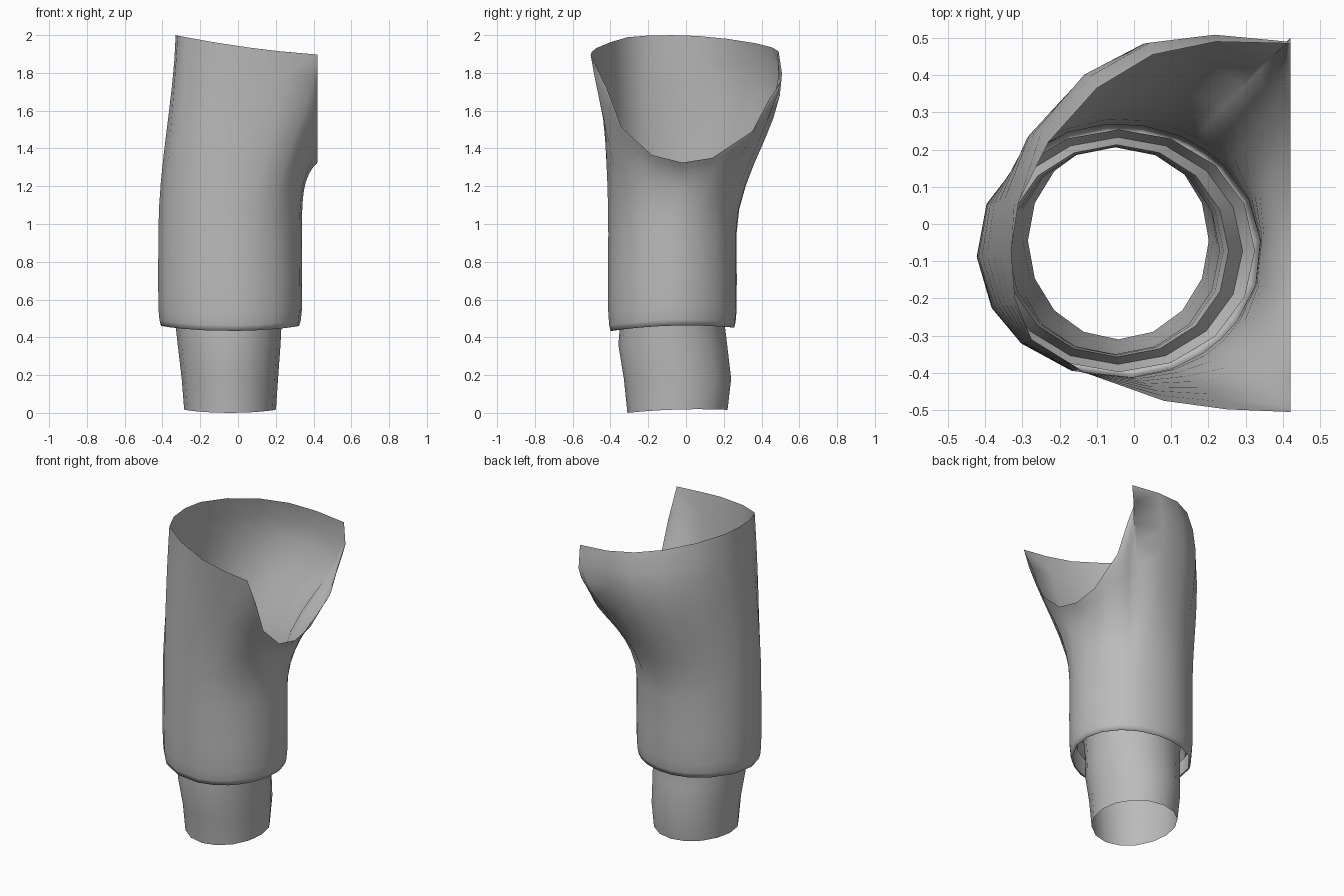
import bpy, bmesh, math
from mathutils import Vector

cube = bpy.data.objects.get("Cube")
if cube:
    bpy.data.objects.remove(cube)

grey = bpy.data.materials.new("plain_grey")
grey.use_nodes = True
grey.diffuse_color = (0.5, 0.5, 0.5, 1)
grey.node_tree.nodes["Principled BSDF"].inputs["Base Color"].default_value = (0.5, 0.5, 0.5, 1)


def loft(name, rings):
    """Skin a list of closed rings, lowest first, as an open smooth surface."""
    bm = bmesh.new()
    loops = [[bm.verts.new(p) for p in ring] for ring in rings]
    for low, high in zip(loops, loops[1:]):
        n = len(low)
        for i in range(n):
            j = (i + 1) % n
            bm.faces.new((low[i], low[j], high[j], high[i]))
    mesh = bpy.data.meshes.new(name)
    bm.to_mesh(mesh)
    bm.free()
    mesh.materials.append(grey)
    obj = bpy.data.objects.new(name, mesh)
    bpy.context.collection.objects.link(obj)
    bpy.ops.object.select_all(action='DESELECT')
    obj.select_set(True)
    bpy.context.view_layer.objects.active = obj
    bpy.ops.object.shade_smooth_by_angle(angle=math.radians(80))
    return obj


# Sleeve tube cross-section
CX, CY, RX, RY = -0.041, -0.072, 0.381, 0.341
CUT = 0.42
BASE = 0.95


def tube(a, scale, z):
    return Vector((CX + RX * scale * math.cos(a), CY + RY * scale * math.sin(a), z))


def hem_z(a):
    s = math.sin(a)
    return 0.462 + 0.009 * s - 0.019 * s * s


# Armhole edge on the cut plane: y, z, outward bulge of the column below
armhole = [(-0.42, 1.72, -0.02), (-0.34, 1.51, -0.04), (-0.18, 1.365, -0.08),
           (-0.02, 1.325, -0.08), (0.14, 1.35, -0.08), (0.35, 1.49, -0.04),
           (0.44, 1.66, 0), (0.5, 1.75, 0)]
# Shoulder rim seen in plan: x, y, outward bulge
rim = [(CUT, 0.485, 0.06), (0.22, 0.49, 0.1), (0.05, 0.455, 0.14), (-0.1, 0.365, 0.14),
       (-0.23, 0.22, 0.1), (-0.31, 0.06, 0.03), (-0.33, -0.07, 0.01), (-0.32, -0.2, 0.02),
       (-0.275, -0.31, 0.02), (-0.13, -0.4, 0), (0.08, -0.475, -0.04),
       (0.25, -0.498, -0.06), (CUT, -0.505, -0.06)]

# Each column: edge point, bulge, tube angle, and how steeply it leaves and arrives
columns = []
total = len(armhole) + len(rim)
points = [(Vector((CUT, y, z)), b) for y, z, b in armhole]
points += [(Vector((x, y, 1.942 - 0.145 * x + 0.09 * x * x)), b) for x, y, b in rim]
for i, (p, bulge) in enumerate(points):
    under = i < len(armhole)
    facing = math.atan2((p.y - CY) / RY, (p.x - CX) / RX)
    if not under:
        facing %= math.tau
    even = (i - 3) * math.tau / total
    leave, arrive = (0.5, 0.2) if under else (0.35, 0.33)
    columns.append((p, bulge, 0.65 * facing + 0.35 * even, leave, arrive))

# Hem and straight lower sleeve
rings = [[tube(c[2], s, hem_z(c[2]) + dz) for c in columns]
         for s, dz in ((0.94, 0), (0.965, 0), (0.985, 0.03), (1, 0.09), (1.003, 0.25))]
rings.append([tube(c[2], 1, BASE) for c in columns])

# Upper sleeve flares along a curve from the tube to the shoulder edge
STEPS = 8
for k in range(1, STEPS + 1):
    t = k / STEPS
    u = 1 - t
    ring = []
    for end, bulge, a, leave, arrive in columns:
        start = tube(a, 1, BASE)
        height = end.z - BASE
        c1 = start + Vector((0, 0, leave * height))
        c2 = end + Vector((math.cos(a) * bulge, math.sin(a) * bulge, -arrive * height))
        p = start * u**3 + c1 * 3 * u * u * t + c2 * 3 * u * t * t + end * t**3
        p.x = min(p.x, CUT)
        ring.append(p)
    rings.append(ring)
loft("sleeve", rings)

# Inner arm tube, rising to a ridge and dipping to join the sleeve inside the hem
SIDES = 16
profile = [(-0.042, -0.045, 0.243, 0.265, 0.01), (-0.043, -0.045, 0.255, 0.284, 0.18),
           (-0.047, -0.07, 0.272, 0.288, 0.36), (-0.05, -0.072, 0.28, 0.278, 0.46),
           (-0.048, -0.072, 0.288, 0.28, 0.56), (-0.046, -0.072, 0.3, 0.285, 0.6),
           (-0.043, -0.072, 0.335, 0.305, 0.53), (CX, CY, 0.366, 0.326, 0.58)]
arm = []
for i, (x, y, rx, ry, z) in enumerate(profile):
    ring = []
    for k in range(SIDES):
        a = math.tau * k / SIDES
        tilt = 0.008 * math.sin(a) + 0.01 * math.cos(a) ** 2 - 0.002 if i == 0 else 0
        ring.append(Vector((x + rx * math.cos(a), y + ry * math.sin(a), z + tilt)))
    arm.append(ring)
low = min(p.z for p in arm[0])
for p in arm[0]:
    p.z -= low
loft("arm", arm)
